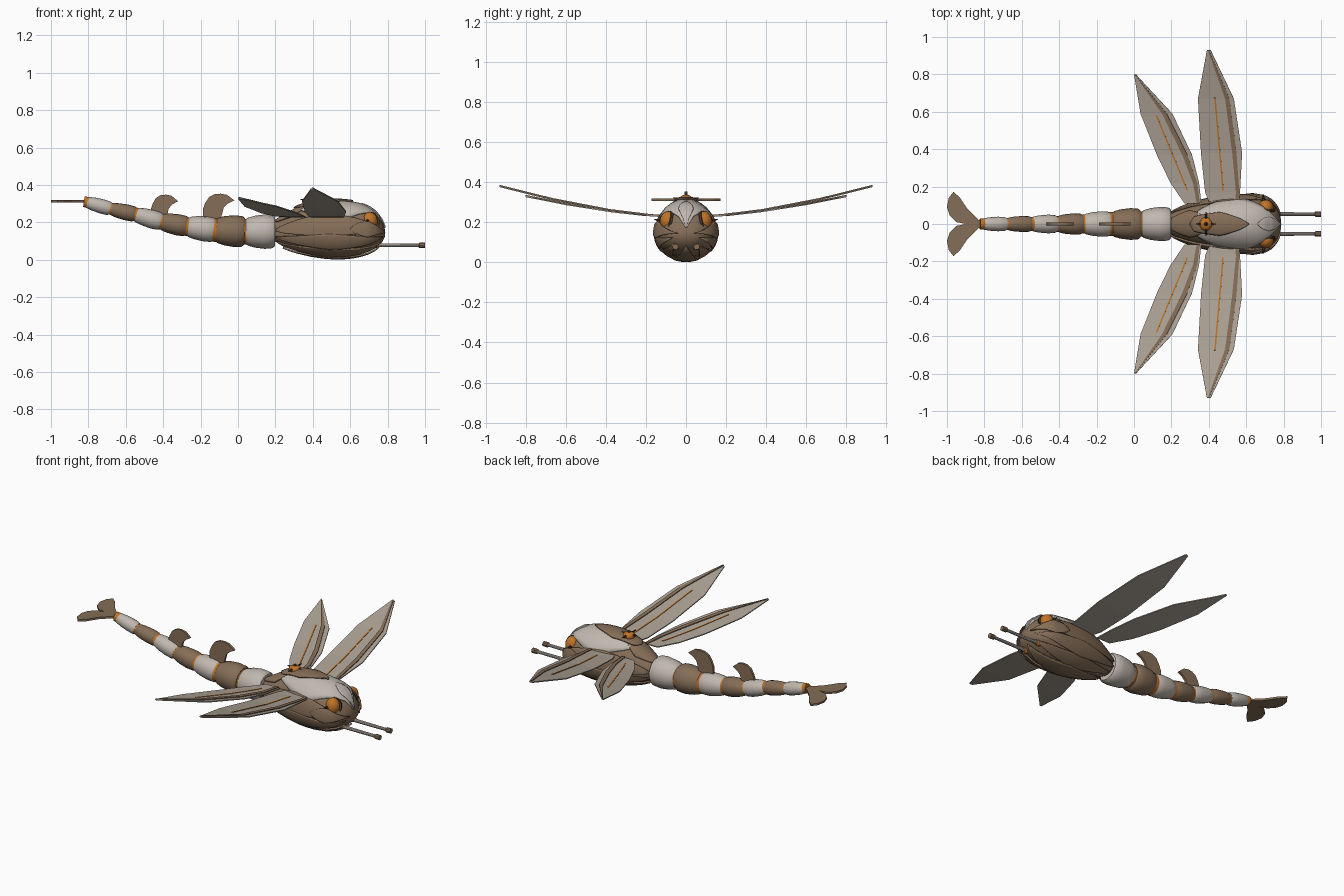
import bpy, bmesh, math
from mathutils import Vector, Matrix

if "Cube" in bpy.data.objects:
    bpy.data.objects.remove(bpy.data.objects["Cube"])


def material(name, rgb):
    m = bpy.data.materials.new(name)
    m.diffuse_color = (*rgb, 1)
    m.use_nodes = True
    m.node_tree.nodes["Principled BSDF"].inputs["Base Color"].default_value = m.diffuse_color
    return m


LIGHT = material("warm_grey", (0.53, 0.48, 0.43))
WING = material("wing_grey", (0.42, 0.365, 0.305))
BROWN = material("brown", (0.235, 0.155, 0.095))
DARK = material("dark_brown", (0.055, 0.038, 0.026))
ORANGE = material("orange", (0.52, 0.17, 0.02))


def make(name, bm, mat, smooth=None, thick=0):
    bmesh.ops.recalc_face_normals(bm, faces=bm.faces)
    me = bpy.data.meshes.new(name)
    bm.to_mesh(me)
    bm.free()
    me.materials.append(mat)
    ob = bpy.data.objects.new(name, me)
    bpy.context.collection.objects.link(ob)
    if thick:
        mod = ob.modifiers.new("thickness", 'SOLIDIFY')
        mod.thickness = thick
        mod.offset = 0
    if smooth:
        bpy.ops.object.select_all(action='DESELECT')
        ob.select_set(True)
        bpy.context.view_layer.objects.active = ob
        bpy.ops.object.shade_smooth_by_angle(angle=math.radians(smooth))
    return ob


def grid(name, rows, mat, smooth=None, thick=0, closed=False):
    """Skin between rows of points; closed rows form a capped tube."""
    bm = bmesh.new()
    vs = [[bm.verts.new(p) for p in r] for r in rows]
    n = len(rows[0])
    for a, b in zip(vs, vs[1:]):
        for j in range(n if closed else n - 1):
            k = (j + 1) % n
            bm.faces.new((a[j], a[k], b[k], b[j]))
    if closed:
        bm.faces.new(vs[0])
        bm.faces.new(vs[-1])
    return make(name, bm, mat, smooth, thick)


def lathe(name, p0, p1, prof, mat, n=16):
    """Turned part along p0-p1; prof holds (fraction, radius)."""
    p0, p1 = Vector(p0), Vector(p1)
    q = (p1 - p0).to_track_quat('Z', 'Y')
    rows = [[p0.lerp(p1, t) + q @ Vector((r * math.cos(i * math.tau / n), r * math.sin(i * math.tau / n), 0))
             for i in range(n)] for t, r in prof]
    return grid(name, rows, mat, 35, closed=True)


def slab(name, pts, place, thick, mat):
    """Flat outline (u, v) placed in space and thickened."""
    bm = bmesh.new()
    bm.faces.new([bm.verts.new(place(u, v)) for u, v in pts])
    return make(name, bm, mat, thick=thick)


def ball(name, loc, size, mat):
    bm = bmesh.new()
    bmesh.ops.create_uvsphere(bm, u_segments=16, v_segments=10, radius=1,
                              matrix=Matrix.Translation(loc) @ Matrix.Diagonal((*size, 1)))
    return make(name, bm, mat, 40)


# Body envelope: x, half width, top, bottom
BODY = [(.19, .055, .20, .10), (.25, .085, .235, .065), (.32, .11, .275, .043), (.40, .13, .30, .025),
        (.48, .143, .308, .014), (.56, .148, .308, .012), (.64, .148, .298, .022), (.70, .138, .275, .04),
        (.74, .115, .245, .062), (.77, .075, .205, .09), (.785, .03, .165, .12)]
ZC = .14


def body_point(x, deg, off):
    x = min(max(x, BODY[0][0]), BODY[-1][0])
    for a, b in zip(BODY, BODY[1:]):
        if x <= b[0]:
            t = (x - a[0]) / (b[0] - a[0])
            w, top, bot = (a[i] + (b[i] - a[i]) * t for i in (1, 2, 3))
            break
    c, s = math.cos(math.radians(deg)), math.sin(math.radians(deg))
    return (x, (w + off) * c, ZC + ((top - ZC if s > 0 else ZC - bot) + off) * s)


def petal(name, xa, xb, mid, half, off, mat, rear=.5, front=.5, n=14, m=10):
    """Armour plate following the body, narrowed at both ends."""
    rows = []
    for i in range(n + 1):
        t = i / n
        w = half * max(.02, min(1, (2 * t) ** rear, (2 - 2 * t) ** front))
        rows.append([body_point(xa + (xb - xa) * t, mid + w * (2 * j / m - 1), off) for j in range(m + 1)])
    return grid(name, rows, mat, 40, thick=.009)


# Body core and armour plates
grid("body_core", [[body_point(b[0], i * 15, -.003) for i in range(24)] for b in BODY], BROWN, 40, closed=True)
petal("upper_shell", .31, .785, 90, 68, .005, LIGHT, .35, .6)
petal("back_plate", .30, .615, 90, 24, .014, BROWN, .15, .7)
petal("rear_back_plate", .19, .40, 90, 42, .005, BROWN, .2, .6)
petal("nose_ridge", .66, .785, 90, 16, .010, LIGHT, .6, .4)
petal("keel_plate", .24, .77, -90, 24, .007, BROWN)
for s, side in ((1, "left"), (-1, "right")):
    flip = lambda d: d if s > 0 else 180 - d
    petal(side + "_flank_plate", .195, .75, flip(14), 22, .006, BROWN, .3, .4)
    petal(side + "_lower_plate", .20, .775, flip(-20), 19, .008, BROWN, .4, .4)
    petal(side + "_belly_plate", .21, .765, flip(-53), 18, .005, BROWN, .5, .5)
    petal(side + "_cheek_plate", .60, .785, flip(8), 18, .012, BROWN, .7, .5)

    # Eyes with dark frames and a spike
    ball(side + "_eye", (.705, s * .088, .205), (.042, .042, .05), ORANGE)
    c = Vector((.705, s * .088, .205))
    ax = Vector((.25, s * .9, .25)).normalized()
    ring = []
    u = ax.orthogonal().normalized()
    v = ax.cross(u)
    for i in range(20):
        a = i * math.tau / 20
        d = u * math.cos(a) + v * math.sin(a)
        ring.append([c + d * (.046 + .006 * p) + ax * .006 * q
                     for p, q in ((-1, -1), (1, -1), (1, 1), (-1, 1))])
    grid(side + "_eye_frame", ring + [ring[0]], DARK, closed=True)
    lathe(side + "_eye_spike", (.695, s * .10, .20), (.69, s * .16, .215), [(0, .014), (.5, .009), (1, .001)], DARK, 6)

    # Guns under the nose
    y = s * .053
    ball(side + "_gun_mount", (.735, y, .082), (.022, .02, .02), ORANGE)
    lathe(side + "_gun_barrel", (.68, y, .077), (.98, y, .077), [(0, .011), (1, .009)], LIGHT, 10)
    lathe(side + "_gun_muzzle", (.965, y, .077), (1.0, y, .077), [(0, .01), (.15, .015), (1, .015)], BROWN, 10)

    # Wings: y, trailing edge, spar start, spar end, leading edge
    wings = {
        "front": (.93, .15, [(.12, .40, .54, .558, .562), (.17, .38, .545, .563, .567), (.38, .358, .525, .548, .578),
                             (.67, .342, .487, .51, .534), (.93, .39, .395, .402, .41)], (.476, .18, .433, .675)),
        "rear": (.80, .10, [(.11, .27, .335, .352, .36), (.22, .195, .315, .338, .348), (.37, .122, .258, .285, .31),
                            (.59, .035, .15, .175, .205), (.80, 0, .003, .006, .01)], (.285, .18, .12, .58))}
    for pair, (tip, rise, st, vein) in wings.items():
        def z_at(y, ys=[r[0] for r in st], tip=tip, rise=rise):
            f = lambda q: .228 + rise * ((q - .1) / (tip - .1)) ** 1.5
            for a, b in zip(ys, ys[1:]):
                if y <= b:
                    return f(a) + (f(b) - f(a)) * (y - a) / (b - a)
            return f(ys[-1])
        name = f"{side}_{pair}_wing"
        grid(name, [[(x, s * r[0], z_at(r[0])) for x in (r[1], r[2], r[4])] for r in st], WING, thick=.006)
        grid(name + "_spar", [[(x, s * r[0], z_at(r[0]) + .005) for x in (r[2], r[3])] for r in st], BROWN, thick=.006)
        xa, ya, xb, yb = vein
        ys = [ya] + [r[0] for r in st if ya < r[0] < yb] + [yb]
        grid(name + "_vein", [[(xa + (xb - xa) * (y - ya) / (yb - ya) + d, s * y, z_at(y) + .004)
                               for d in (-.004, .004)] for y in ys], ORANGE, thick=.003)

    # Tail fan lobes
    slab(side + "_tail_fan", [(-.80, 0), (-.84, .03), (-.89, .08), (-.93, .14), (-.965, .172), (-.99, .14), (-1, .09),
                              (-.985, .045), (-.95, .01), (-.9, 0)], lambda u, v: (u, s * v, .312), .012, BROWN)

# Turret on the back
ball("turret", (.385, 0, .312), (.034, .036, .024), ORANGE)
lathe("turret_cap", (.385, 0, .325), (.385, 0, .345), [(0, .014), (.5, .01), (1, .002)], DARK, 8)
for k, d in enumerate(((0, 1), (0, -1), (-1, 0), (1, 0))):
    lathe(f"turret_spike_{k}", (.385, 0, .315), (.385 + .05 * d[0], .065 * d[1], .322), [(0, .012), (1, .002)], DARK, 6)

# Tail segments with orange joints
xs = [.20, .038, -.12, -.27, -.41, -.548, -.68, -.81]
zs = [.15, .15, .158, .177, .203, .242, .272, .308]
rad = [.092, .085, .068, .057, .05, .043, .039]
for i, r in enumerate(rad):
    a, b = (xs[i], 0, zs[i]), (xs[i + 1], 0, zs[i + 1])
    lathe(f"tail_segment_{i + 1}", a, b, [(.02, r * .85), (.1, r * .96), (.35, r), (.7, r * .92), (.92, r * .8), (.98, r * .72)],
          BROWN if i % 2 else LIGHT)
    lathe(f"tail_joint_{i + 1}", (b[0] + .014, 0, b[2] - .002), (b[0] - .014, 0, b[2] + .002),
          [(0, r * .74), (1, r * .74)], ORANGE)

# Dorsal fins
FIN = [(0, -.02), (.0, .035), (.012, .07), (.03, .1), (.055, .115), (.085, .118), (.115, .112), (.15, .083),
       (.12, .066), (.1, .045), (.085, -.02)]
for name, x, z, k in (("front_dorsal_fin", -.188, .235, 1.12), ("rear_dorsal_fin", -.468, .23, .98)):
    slab(name, [(x + u * k, z + v) for u, v in FIN], lambda u, v: (u, 0, v), .014, BROWN)
